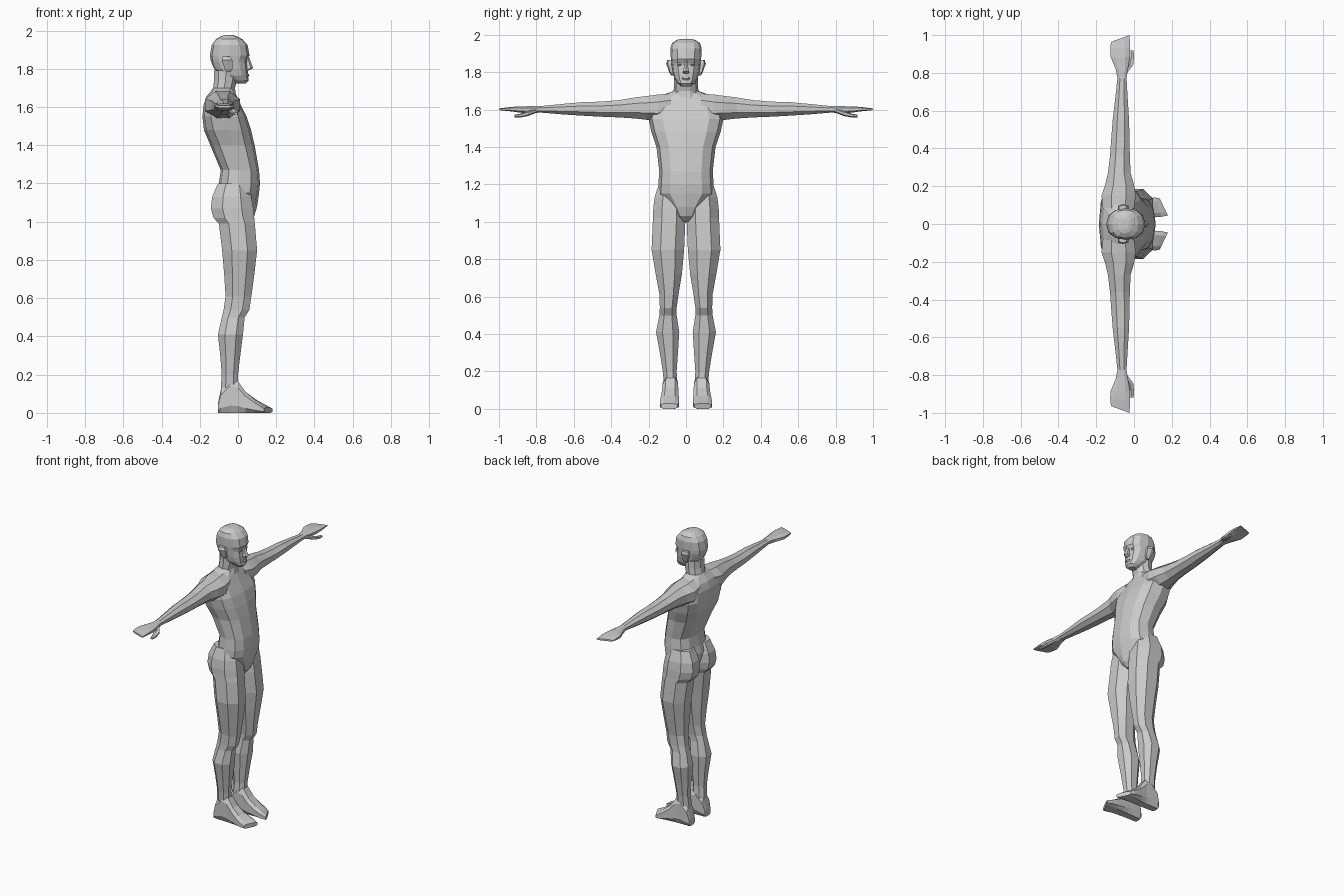
import bpy, bmesh, math
from mathutils import Vector

skin = bpy.data.materials.new("grey skin")
skin.diffuse_color = (0.6, 0.6, 0.6, 1)


def section(axis, t, a, b, n=8, p=2.0, shear=0.0, half=True):
    """Closed superellipse ring inside the ranges a, b at position t on an axis."""
    raw = []
    for i in range(n):
        ang = 2 * math.pi * (i + (0.5 if half else 0)) / n
        c, s = math.cos(ang), math.sin(ang)
        raw.append((math.copysign(abs(c) ** (2 / p), c), math.copysign(abs(s) ** (2 / p), s)))
    mc, ms = max(q[0] for q in raw), max(q[1] for q in raw)
    pts = []
    for c, s in raw:
        u = (a[0] + a[1]) / 2 + (a[1] - a[0]) / 2 * c / mc
        v = (b[0] + b[1]) / 2 + (b[1] - b[0]) / 2 * s / ms
        w = t + shear * c / mc
        pts.append({"z": (u, v, w), "y": (u, w, v), "x": (w, u, v)}[axis])
    return pts


def make(name, rings, mirror=False):
    """Skin a row of rings into one closed flat-shaded object."""
    bm = bmesh.new()
    vs = [[bm.verts.new(q) for q in r] for r in rings]
    n = len(rings[0])
    for r0, r1 in zip(vs, vs[1:]):
        for i in range(n):
            j = (i + 1) % n
            bm.faces.new((r0[i], r0[j], r1[j], r1[i]))
    bm.faces.new(vs[0][::-1])
    bm.faces.new(vs[-1])
    bmesh.ops.remove_doubles(bm, verts=bm.verts, dist=1e-5)
    bmesh.ops.recalc_face_normals(bm, faces=bm.faces)
    me = bpy.data.meshes.new(name)
    bm.to_mesh(me)
    bm.free()
    me.materials.append(skin)
    ob = bpy.data.objects.new(name, me)
    bpy.context.collection.objects.link(ob)
    if mirror:
        m = ob.modifiers.new("mirror", "MIRROR")
        m.use_axis = (False, True, False)
        m.use_mirror_merge = False
    return ob


# torso: z, back, front, half width, squareness
torso = [(1.0, -.03, .055, .02, 2), (1.03, -.08, .085, .055, 2.2), (1.08, -.10, .10, .09, 2.3),
         (1.15, -.115, .11, .15, 2.5), (1.2, -.10, .115, .148, 2.5), (1.27, -.09, .11, .143, 2.5),
         (1.4, -.145, .087, .158, 2.5), (1.48, -.178, .068, .185, 2.7), (1.55, -.186, .045, .20, 2.9),
         (1.61, -.18, .015, .19, 2.8), (1.655, -.165, -.005, .155, 2.5), (1.685, -.14, -.02, .105, 2.2),
         (1.70, -.13, -.02, .065, 2)]
make("torso", [section("z", z, (x0, x1), (-w, w), 12, p, 0, False) for z, x0, x1, w, p in torso])

# legs: z, back, front, inner, outer
leg = [(.06, -.09, .0, .045, .12), (.13, -.09, .0, .045, .118), (.2, -.085, .0, .05, .124),
       (.3, -.093, .012, .043, .14), (.41, -.105, .026, .036, .16), (.5, -.085, .035, .05, .142),
       (.54, -.075, .06, .05, .14), (.61, -.065, .07, .04, .142), (.72, -.072, .085, .022, .162),
       (.85, -.083, .10, .01, .184), (.99, -.10, .088, .004, .178), (1.02, -.128, .085, .004, .176),
       (1.07, -.142, .08, .004, .175), (1.13, -.135, .07, .006, .168), (1.2, -.105, .05, .02, .146)]
make("leg", [section("z", z, (x0, x1), (y0, y1), 8, 2.2) for z, x0, x1, y0, y1 in leg], True)

# feet: x, inner, outer, top, slant of the toe line
foot = [(-.105, .055, .115, .05, 0), (-.09, .046, .122, .12, 0), (-.04, .043, .124, .18, 0),
        (.0, .042, .125, .165, 0), (.04, .04, .13, .11, 0), (.09, .038, .137, .07, -.006),
        (.13, .038, .14, .045, -.015), (.158, .045, .135, .028, -.022)]
make("foot", [section("x", x, (y0, y1), (0, h), 8, 3.2, s) for x, y0, y1, h, s in foot], True)

# arms: y, back, front, bottom, top
arm = [(.08, -.165, .0, 1.56, 1.685), (.15, -.172, .01, 1.54, 1.68), (.21, -.152, .0, 1.545, 1.672),
       (.27, -.138, -.018, 1.552, 1.665), (.36, -.127, -.022, 1.558, 1.65), (.46, -.12, -.024, 1.562, 1.642),
       (.55, -.113, -.026, 1.567, 1.64), (.66, -.1, -.033, 1.574, 1.63), (.78, -.087, -.04, 1.584, 1.618)]
make("arm", [section("y", y, (x0, x1), (z0, z1), 8, 2.1) for y, x0, x1, z0, z1 in arm], True)

# flat hands with a slanted finger edge, and thumbs
hand = [(.77, -.087, -.04, 1.585, 1.618, 0), (.82, -.097, -.032, 1.58, 1.618, 0),
        (.885, -.124, -.022, 1.583, 1.617, 0), (.93, -.126, -.02, 1.59, 1.614, .006),
        (.982, -.122, -.024, 1.596, 1.607, .018)]
make("hand", [section("y", y, (x0, x1), (z0, z1), 8, 2.6, s) for y, x0, x1, z0, z1, s in hand], True)
thumb = [(.80, -.06, -.035, 1.583, 1.605), (.845, -.04, -.003, 1.565, 1.592),
         (.885, -.028, .0, 1.558, 1.578), (.918, -.02, -.002, 1.558, 1.572)]
make("thumb", [section("y", y, (x0, x1), (z0, z1), 6, 2.2) for y, x0, x1, z0, z1 in thumb], True)

# neck
neck = [(1.66, -.145, -.01, .085), (1.70, -.13, -.016, .066), (1.74, -.125, -.005, .064), (1.79, -.125, .0, .064)]
make("neck", [section("z", z, (x0, x1), (-w, w), 10, 2) for z, x0, x1, w in neck])

# head: z, back, front, half width
head = [(1.722, -.01, .04, .022), (1.738, -.05, .056, .042), (1.765, -.095, .052, .062),
        (1.80, -.125, .051, .072), (1.835, -.14, .047, .077), (1.85, -.144, .049, .079),
        (1.87, -.147, .06, .081), (1.925, -.137, .05, .084), (1.955, -.115, .022, .075),
        (1.972, -.085, -.012, .05), (1.977, -.065, -.03, .03)]
make("head", [section("z", z, (x0, x1), (-w, w), 12, 2.4, 0, False) for z, x0, x1, w in head])

# nose: wedge widening towards the tip
nose = [(1.792, .03, .058, .014), (1.803, .03, .08, .017), (1.815, .03, .075, .013), (1.86, .03, .058, .008)]
make("nose", [section("z", z, (x0, x1), (-w, w), 6, 2, 0, False) for z, x0, x1, w in nose])

# lips
lips = [(1.757, .03, .054, .018), (1.765, .03, .06, .024), (1.773, .03, .056, .018)]
make("lips", [section("z", z, (x0, x1), (-w, w), 8, 2, 0, False) for z, x0, x1, w in lips])

# eyes and ears
eye = [(1.832, .025, .039, .026, .042), (1.84, .025, .047, .018, .048), (1.848, .025, .043, .024, .044)]
make("eye", [section("z", z, (x0, x1), (y0, y1), 6, 2) for z, x0, x1, y0, y1 in eye], True)
ear = [(1.782, -.06, -.04, .065, .08), (1.80, -.07, -.03, .065, .09),
       (1.845, -.085, -.03, .07, .106), (1.865, -.08, -.04, .07, .1)]
make("ear", [section("z", z, (x0, x1), (y0, y1), 6, 2.2) for z, x0, x1, y0, y1 in ear], True)
